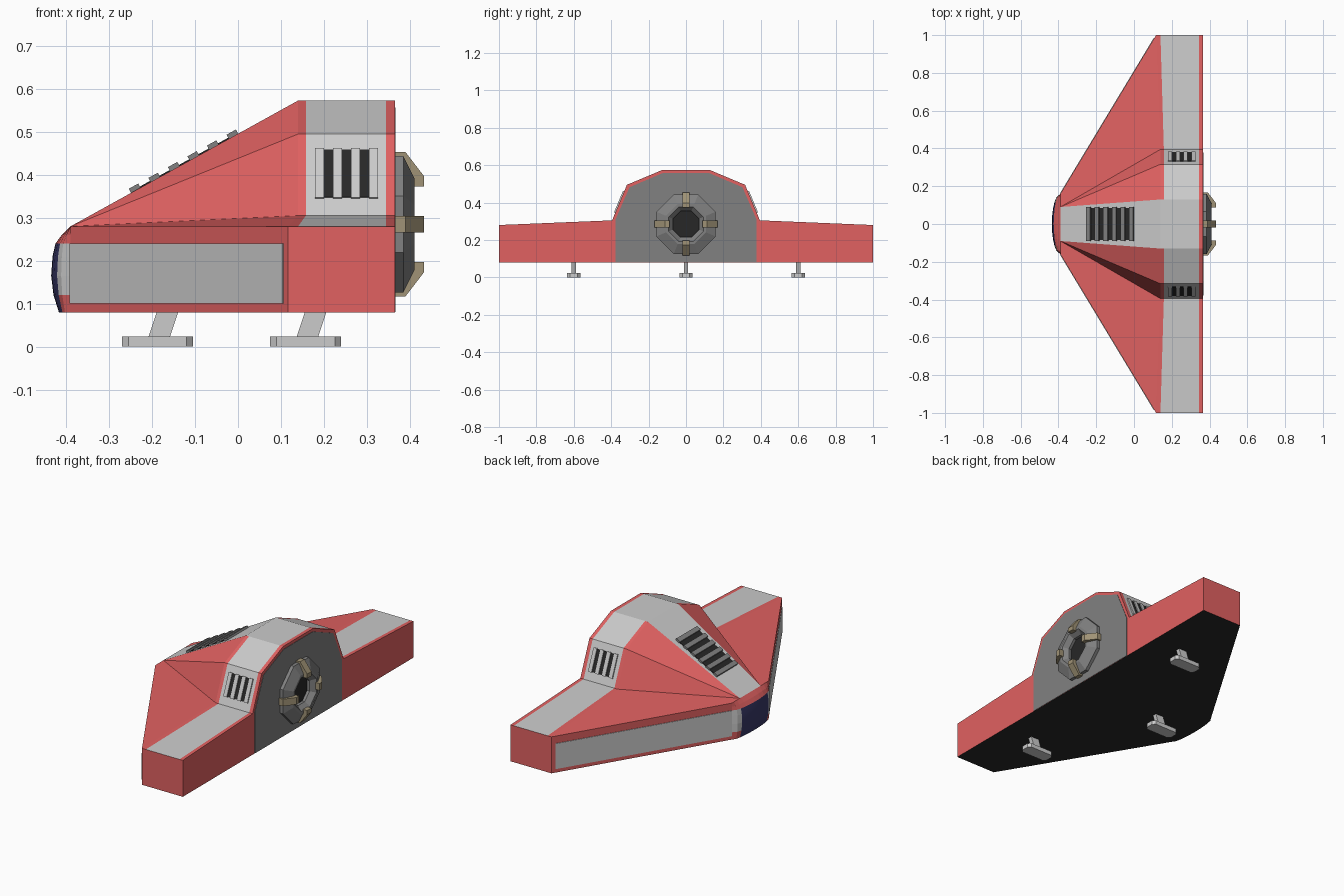
import bpy, bmesh, math
from mathutils import Matrix, Vector

if "Cube" in bpy.data.objects:
    bpy.data.objects.remove(bpy.data.objects["Cube"])

def mat(name, c):
    m = bpy.data.materials.new(name)
    m.diffuse_color = (*c, 1)
    m.use_nodes = True
    m.node_tree.nodes["Principled BSDF"].inputs["Base Color"].default_value = m.diffuse_color
    return m

RED = mat("red", (0.75, 0.12, 0.12))
GREY = mat("grey", (0.6, 0.6, 0.6))
DARK = mat("dark", (0.02, 0.02, 0.02))
PLATE = mat("plate", (0.22, 0.22, 0.22))
TAN = mat("tan", (0.35, 0.29, 0.18))
BLUE = mat("blue", (0.04, 0.04, 0.14))

def finish(bm, name, mats):
    bmesh.ops.remove_doubles(bm, verts=bm.verts, dist=1e-5)
    bmesh.ops.recalc_face_normals(bm, faces=bm.faces)
    me = bpy.data.meshes.new(name)
    bm.to_mesh(me)
    bm.free()
    for m in mats:
        me.materials.append(m)
    ob = bpy.data.objects.new(name, me)
    bpy.context.collection.objects.link(ob)
    return ob

def box(name, loc, size, m, rot=(0, 0, 0)):
    bm = bmesh.new()
    bmesh.ops.create_cube(bm, size=1, matrix=Matrix.Diagonal((*size, 1)))
    ob = finish(bm, name, [m])
    ob.location, ob.rotation_euler = loc, rot
    return ob

def prism(name, pts, vec, m):
    """Extrude a 3D polygon along a vector."""
    bm = bmesh.new()
    a = [bm.verts.new(p) for p in pts]
    b = [bm.verts.new(Vector(p) + Vector(vec)) for p in pts]
    bm.faces.new(a)
    bm.faces.new(b)
    for i in range(len(a)):
        j = (i + 1) % len(a)
        bm.faces.new((a[i], a[j], b[j], b[i]))
    return finish(bm, name, [m])

# Hull: half section lofted over stations from nose to stern
half = [(1, .28), (.395, .305), (.316, .495), (.13, .573)]
nose_half = [(.16, .28), (.09, .28), (.09, .28), (.09, .28)]
tip_x = {.14: .117, .158: .14}
bm = bmesh.new()
rows = []
for x in (-.39, .14, .158, .345, .365):
    h = nose_half if x < 0 else half
    sec = h + [(-y, z) for y, z in reversed(h)]
    rows.append([bm.verts.new((tip_x.get(x, x) if abs(y) == 1 else x, y, z)) for y, z in sec])
for r in range(4):
    for i in range(7):
        f = bm.faces.new((rows[r][i], rows[r][i + 1], rows[r + 1][i + 1], rows[r + 1][i]))
        f.material_index = 1 if r == 2 or (r > 0 and r < 3 and i == 3) else 0
        if i == 3 and r < 2:
            f.material_index = 1
base = [bm.verts.new((x, y, .08)) for x, y in
        ((-.39, .16), (.117, 1), (.365, 1), (.365, -1), (.117, -1), (-.39, -.16))]
bm.faces.new(base).material_index = 2
for e, k in ((0, (0, 1, 2)), (7, (5, 4, 3))):
    bm.faces.new((rows[0][e], rows[1][e], base[k[1]], base[k[0]]))
    bm.faces.new([rows[r][e] for r in (1, 2, 3, 4)] + [base[k[2]], base[k[1]]])
bm.faces.new(rows[4] + [base[3], base[2]])
finish(bm, "hull", [RED, GREY, DARK])

# Rounded nose with blue window
bm = bmesh.new()
ys = [-.16, -.14, -.115, -.08, -.04, 0, .04, .08, .115, .14, .16]
levels = [(.08, .6), (.12, .88), (.165, 1), (.21, .93), (.24, .78), (.26, .45), (.28, 0)]
grid = [[bm.verts.new((-.39 - .045 * k * math.sqrt(max(0, 1 - (y / .16) ** 2)), y, z))
         for y in ys] for z, k in levels]
for r in range(6):
    for i in range(10):
        f = bm.faces.new((grid[r][i], grid[r][i + 1], grid[r + 1][i + 1], grid[r + 1][i]))
        if r < 4 and 2 <= i <= 7:
            f.material_index = 1
            f.smooth = True
        elif 1 <= r < 4:
            f.material_index = 2
bm.faces.new(grid[0]).material_index = 3
finish(bm, "nose_window", [RED, BLUE, GREY, DARK])

# Grey panels on the leading edges
for s in (1, -1):
    d = Vector((.507, s * .84, 0)).normalized()
    c = Vector((-.39, s * .16, .17)) + d * .48
    box("edge_panel", c, (.96, .006, .14), GREY, (0, 0, math.atan2(d.y, d.x)))

# Vent on the top slope
slope = math.atan2(.293, .53)
def on_slope(x, lift):
    return (x - lift * math.sin(slope), 0, .28 + (x + .39) * .293 / .53 + lift * math.cos(slope))
box("top_vent_base", on_slope(-.125, 0), (.27, .17, .006), DARK, (0, -slope, 0))
for i in range(6):
    box("top_vent_slat", on_slope(-.238 + i * .0455, .004), (.025, .18, .014), PLATE, (0, -slope, 0))

# Vents on the fuselage sides
tilt = math.atan2(.079, .19)
for s in (1, -1):
    rot = (s * tilt, 0, 0)
    box("side_vent_base", (.2525, s * .3545, .4025), (.14, .006, .12), DARK, rot)
    for i in range(4):
        box("side_vent_bar", (.19 + i * .0418, s * .3545, .4025), (.021, .014, .1246), GREY, rot)

# Stern plate
ph = [(.378, .081), (.378, .307), (.302, .482), (.126, .557)]
prism("stern_plate", [(.364, y, z) for y, z in ph + [(-y, z) for y, z in reversed(ph)]],
      (.003, 0, 0), PLATE)

# Octagonal engine ring, spun from a profile
EZ = .285
prof = [(.365, .172), (.385, .172), (.411, .115), (.411, .10), (.385, .076), (.37, .076)]
bm = bmesh.new()
rings = [[bm.verts.new((x, r * math.cos(a), EZ + r * math.sin(a)))
          for a in [math.pi / 8 + k * math.pi / 4 for k in range(8)]] for x, r in prof]
for p, q in zip(rings, rings[1:]):
    for k in range(8):
        bm.faces.new((p[k], p[k - 1], q[k - 1], q[k]))
bm.faces.new(rings[-1]).material_index = 1
finish(bm, "engine", [PLATE, DARK])

# Four clamps around the engine
clamp = [(.365, .13), (.365, .168), (.39, .168), (.433, .112), (.433, .088), (.408, .088), (.405, .115)]
for k in range(4):
    ob = prism("engine_clamp", [(x, -.019, z) for x, z in clamp], (0, .038, 0), TAN)
    ob.location.z = EZ
    ob.rotation_euler.x = k * math.pi / 2

# Landing feet with slanted legs
for x, y in ((-.1875, 0), (.1575, .6), (.1575, -.6)):
    pad = [(-.0825, -.02), (-.068, -.035), (.068, -.035), (.0825, -.02)]
    pad += [(a, -b) for a, b in reversed(pad)]
    prism("foot_pad", [(x + a, y + b, 0) for a, b in pad], (0, 0, .023), GREY)
    leg = [(-.022, .02), (.028, .02), (.05, .085), (0, .085)]
    prism("foot_leg", [(x + a, y - .012, z) for a, z in leg], (0, .024, 0), GREY)
